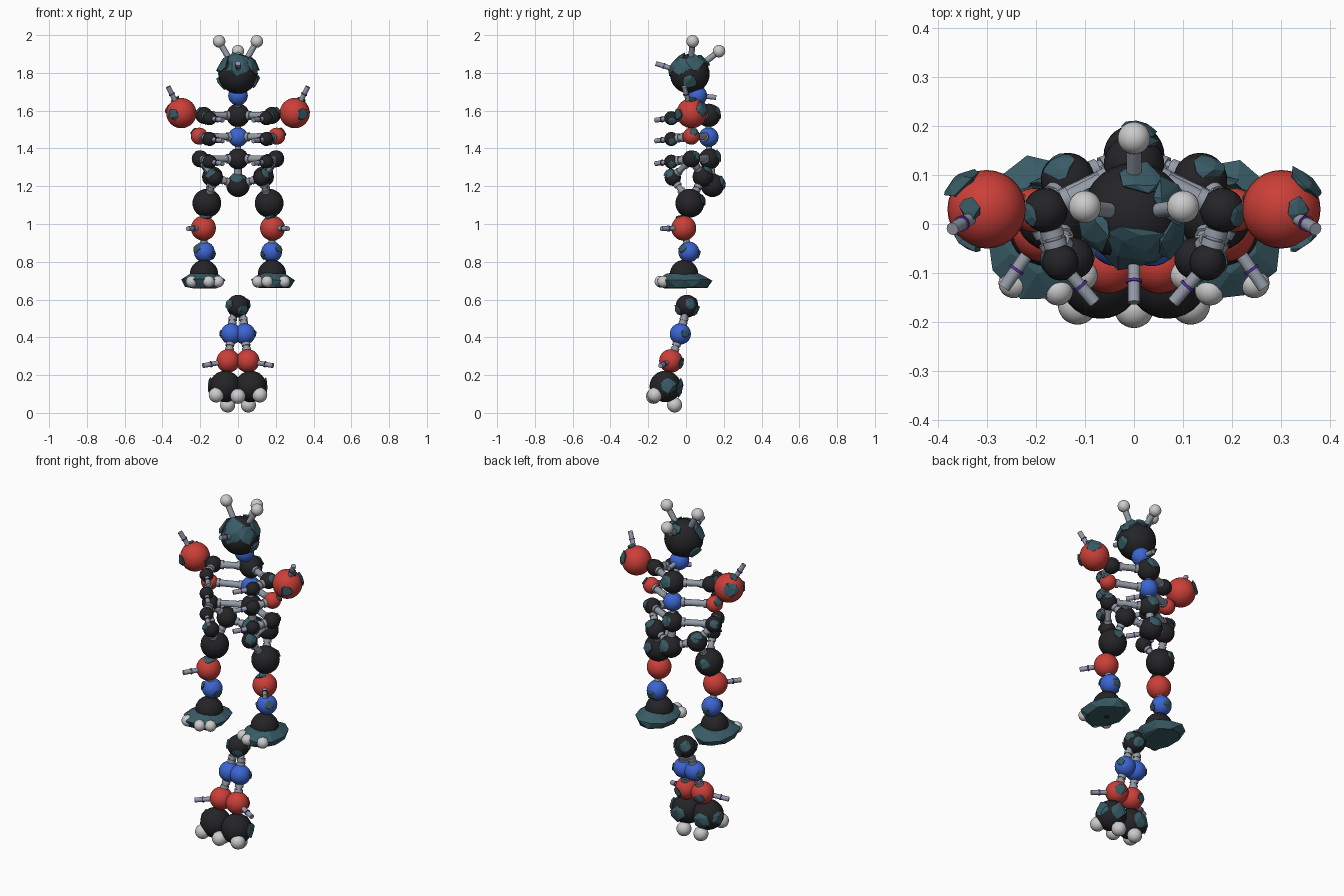
import bpy, bmesh, math, random
from mathutils import Vector as V

if "Cube" in bpy.data.objects:
    bpy.data.objects.remove(bpy.data.objects["Cube"])

random.seed(7)


def mat(name, rgb):
    m = bpy.data.materials.new(name)
    m.diffuse_color = (*rgb, 1)
    m.use_nodes = True
    m.node_tree.nodes["Principled BSDF"].inputs["Base Color"].default_value = m.diffuse_color
    return m


BLACK = mat("black", (0.018, 0.018, 0.021))
RED = mat("red", (0.60, 0.05, 0.04))
BLUE = mat("blue", (0.045, 0.13, 0.65))
WHITE = mat("white", (0.75, 0.75, 0.75))
STEEL = mat("steel", (0.30, 0.33, 0.39))
PURPLE = mat("purple", (0.09, 0.03, 0.32))
TEAL = mat("teal", (0.04, 0.105, 0.13))


def finish(name, bm, m, smooth=True):
    me = bpy.data.meshes.new(name)
    bm.normal_update()
    for f in bm.faces:
        f.smooth = smooth and len(f.verts) < 5
    bm.to_mesh(me)
    bm.free()
    me.materials.append(m)
    ob = bpy.data.objects.new(name, me)
    bpy.context.collection.objects.link(ob)
    return ob


def ball(name, c, r, m):
    bm = bmesh.new()
    bmesh.ops.create_uvsphere(bm, u_segments=28, v_segments=16, radius=r)
    bmesh.ops.translate(bm, vec=c, verts=bm.verts)
    finish(name, bm, m)


def cyl(name, a, b, r, m=STEEL):
    a, b = V(a), V(b)
    d = b - a
    bm = bmesh.new()
    bmesh.ops.create_cone(bm, cap_ends=True, segments=14, radius1=r, radius2=r, depth=d.length)
    bmesh.ops.rotate(bm, matrix=d.to_track_quat('Z', 'Y').to_matrix(), verts=bm.verts)
    bmesh.ops.translate(bm, vec=(a + b) / 2, verts=bm.verts)
    finish(name, bm, m)


def bond(name, a, b, ra, rb, r=0.016):
    """Rod between two balls with a collar where it leaves each ball."""
    a, b = V(a), V(b)
    d = (b - a).normalized()
    cyl(name, a, b, r)
    if (b - a).length - ra - rb > 0.02:
        cyl(name + "_collar", a + d * ra * 0.9, a + d * (ra + 0.012), r * 1.35)
        cyl(name + "_collar", b - d * (rb + 0.012), b - d * rb * 0.9, r * 1.35)


def free_rod(name, a, b, back=0.045):
    """Open rod that ends in the air, with a purple ring."""
    a, b = V(a), V(b)
    d = (b - a).normalized()
    cyl(name, a, b, 0.013)
    p = b - d * back
    cyl(name + "_ring", p - d * 0.003, p + d * 0.003, 0.0165, PURPLE)


def hull(name, pts):
    bm = bmesh.new()
    for p in pts:
        bm.verts.new(p)
    res = bmesh.ops.convex_hull(bm, input=bm.verts)
    junk = [g for g in res["geom_interior"] + res["geom_unused"] if isinstance(g, bmesh.types.BMVert)]
    bmesh.ops.delete(bm, geom=list(set(junk)), context='VERTS')
    finish(name, bm, TEAL, False)


def plate(name, c, r, direction, spread=0.75, n=16):
    """Faceted shard hugging one side of a ball."""
    c, d = V(c), V(direction).normalized()
    q = d.to_track_quat('Z', 'Y')
    pts = [c + d * r * 0.35]
    for i in range(n):
        t = spread * (0.35 + 0.65 * random.random()) if i % 3 else spread
        p = i * 2.4 + random.uniform(-.3, .3)
        k = r * random.uniform(1.02, 1.17)
        pts.append(c + q @ V((math.sin(t) * math.cos(p), math.sin(t) * math.sin(p), math.cos(t))) * k)
    hull(name, pts)


# head with crown rods
head = (0, 0.02, 1.795)
ball("head", head, 0.105, BLACK)
for p in [(-0.10, 0.035, 1.967), (0.10, 0.035, 1.967), (0, 0.175, 1.915)]:
    cyl("crown_rod", head, p, 0.016)
    ball("crown_tip", p, 0.033, WHITE)
free_rod("face_rod", (0, 0.0, 1.80), (0, -0.16, 1.85))
for d, s in [((0, -0.75, 0.55), 0.75), ((0.8, 0.3, 0.6), 0.5), ((-0.8, -0.3, 0.5), 0.5),
             ((0.8, -0.4, 0.4), 0.5), ((0.1, 0.6, 0.6), 0.4), ((-0.85, 0.2, -0.5), 0.35), ((0.9, 0, -0.4), 0.35)]:
    plate("head_plate", head, 0.103, d, s)

# spine
spine = [((0, 0.06, 1.68), 0.052, BLUE), ((0, 0.12, 1.575), 0.062, BLACK),
         ((0, 0.12, 1.46), 0.052, BLUE), ((0, 0.125, 1.345), 0.056, BLACK),
         ((0, 0.14, 1.205), 0.062, BLACK)]
prev, pr = head, 0.105
for p, r, m in spine:
    ball("spine_ball", p, r, m)
    bond("spine_rod", prev, p, pr, r)
    prev, pr = p, r
    if m == BLACK:
        plate("spine_plate", p, r, (0.2, 0.9, 0.3), 0.6)
cyl("neck_rod", spine[0][0], (0, 0.16, 1.67), 0.013)
plate("pelvis_plate", spine[4][0], 0.06, (0, -0.6, 0.8), 0.7)

for s, side in ((-1, "left"), (1, "right")):
    def P(x, y, z):
        return V((s * x, y, z))

    # ribs: spine, side ball, front ball and open rod
    for i, (x, z, m) in enumerate([(0.18, 1.575, BLACK), (0.205, 1.465, RED), (0.20, 1.345, BLACK)]):
        c, rc, _ = spine[i + 1]
        a, b = P(x, 0.028, z), P(0.15, -0.078, z - 0.015)
        ball(side + "_rib_ball", a, 0.045, m)
        ball(side + "_rib_front_ball", b, 0.037, BLACK)
        bond(side + "_rib_rod", c, a, rc, 0.045, 0.018)
        bond(side + "_rib_front_rod", a, b, 0.045, 0.037, 0.018)
        free_rod(side + "_rib_open_rod", b, P(0.08, -0.16, z - 0.025))
        plate(side + "_rib_plate", a, 0.045, (s * 0.7, -0.2 + 0.5 * i, 0.5), 0.55)
        plate(side + "_rib_plate", b, 0.037, (s * 0.8, 0.1, -0.4), 0.55)

    # shoulder
    sh = P(0.30, 0.03, 1.587)
    ball(side + "_shoulder", sh, 0.08, RED)
    cyl(side + "_shoulder_bond", P(0.18, 0.028, 1.575), sh, 0.018)
    free_rod(side + "_shoulder_rod", sh, P(0.37, -0.01, 1.727))
    plate(side + "_shoulder_plate", sh, 0.08, (s * 0.6, 0.65, 0.25), 0.5)
    plate(side + "_shoulder_plate", sh, 0.08, (s * 0.45, -0.75, -0.1), 0.4)
    plate(side + "_shoulder_plate", sh, 0.08, (s * 0.4, 0.0, 0.85), 0.3)

    # hips
    hb, hf = P(0.135, 0.09, 1.25), P(0.125, -0.07, 1.245)
    thigh, knee = P(0.165, 0.02, 1.11), P(0.183, -0.012, 0.978)
    shin, ankle = P(0.178, 0.015, 0.852), P(0.18, -0.01, 0.735)
    ball(side + "_hip_back", hb, 0.055, BLACK)
    ball(side + "_hip_front", hf, 0.043, BLACK)
    bond(side + "_hip_rod", hb, spine[4][0], 0.055, 0.062)
    bond(side + "_hip_rod", hb, P(0.20, 0.028, 1.345), 0.055, 0.045)
    bond(side + "_hip_rod", hf, P(0.20, 0.028, 1.345), 0.043, 0.045)
    bond(side + "_hip_rod", hb, thigh, 0.055, 0.075)
    bond(side + "_hip_rod", hf, thigh, 0.043, 0.075)
    plate(side + "_hip_plate", hb, 0.055, (s * 0.3, 0.5, 0.7), 0.6)
    plate(side + "_hip_plate", hf, 0.045, (s * 0.5, -0.5, 0.5), 0.7)

    # leg
    for nm, p, r, m in (("thigh", thigh, 0.076, BLACK), ("knee", knee, 0.066, RED),
                        ("shin", shin, 0.055, BLUE), ("ankle", ankle, 0.075, BLACK)):
        ball(side + "_" + nm, p, r, m)
    cyl(side + "_leg_rod", thigh, knee, 0.018)
    cyl(side + "_leg_rod", knee, shin, 0.018)
    cyl(side + "_leg_rod", shin, ankle, 0.018)
    free_rod(side + "_knee_rod", knee, P(0.265, -0.13, 0.975))
    plate(side + "_thigh_plate", thigh, 0.074, (s * 0.2, 0.8, 0.2), 0.4)
    plate(side + "_knee_plate", knee, 0.065, (-s * 0.2, -0.2, 0.9), 0.5)
    for d in ((s * 0.7, -0.6, 0.3), (0, 0.9, -0.2), (-s * 0.8, -0.3, -0.3)):
        plate(side + "_shin_plate", shin, 0.055, d, 0.45)

    # foot: wide faceted dish with white toes
    pts = []
    for k, z, n in ((0.6, 0.738, 7), (1.0, 0.705, 10), (0.85, 0.664, 9)):
        for i in range(n):
            t = math.tau * i / n + z * 9
            j = k * random.uniform(0.93, 1.06)
            pts.append(P(0.187 + 0.118 * j * math.cos(t), -0.012 + 0.15 * j * math.sin(t),
                         z + random.uniform(-.006, .006)))
    hull(side + "_foot", pts)
    for x, y in ((0.105, -0.105), (0.155, -0.135), (0.245, -0.12)):
        ball(side + "_toe", P(x, y, 0.695), 0.031, WHITE)

    # lower floating stalk
    blue, red, base = P(0.036, -0.03, 0.418), P(0.052, -0.08, 0.275), P(0.068, -0.11, 0.14)
    ball(side + "_stalk_blue", blue, 0.056, BLUE)
    ball(side + "_stalk_red", red, 0.062, RED)
    ball(side + "_stalk_base", base, 0.083, BLACK)
    bond(side + "_stalk_rod", P(0.024, 0, 0.54), blue, 0.04, 0.056, 0.017)
    bond(side + "_stalk_rod", blue, red, 0.056, 0.062, 0.017)
    cyl(side + "_stalk_rod", red, base, 0.017)
    free_rod(side + "_stalk_open_rod", red, P(0.185, -0.135, 0.25))
    for p in (P(0.115, -0.165, 0.095), P(0.055, -0.06, 0.042)):
        ball(side + "_base_toe", p, 0.04, WHITE)
    plate(side + "_stalk_plate", blue, 0.055, (s * 0.8, 0.4, 0), 0.4)
    plate(side + "_stalk_plate", red, 0.06, (s * 0.3, 0.8, -0.2), 0.5)
    plate(side + "_base_plate", base, 0.083, (s * 0.85, 0.2, 0.05), 0.5)
    plate(side + "_base_plate", base, 0.083, (s * 0.1, 0.9, -0.1), 0.6)
ball("base_toe_middle", (0, -0.172, 0.088), 0.04, WHITE)

# stalk top
top = (0, 0.005, 0.565)
ball("stalk_top", top, 0.06, BLACK)
for d in ((0.8, 0.3, 0.2), (-0.7, -0.5, 0.1), (-0.5, 0.7, 0.4), (0.4, -0.7, -0.3), (0.2, 0.8, -0.4)):
    plate("stalk_top_plate", top, 0.06, d, 0.5)
